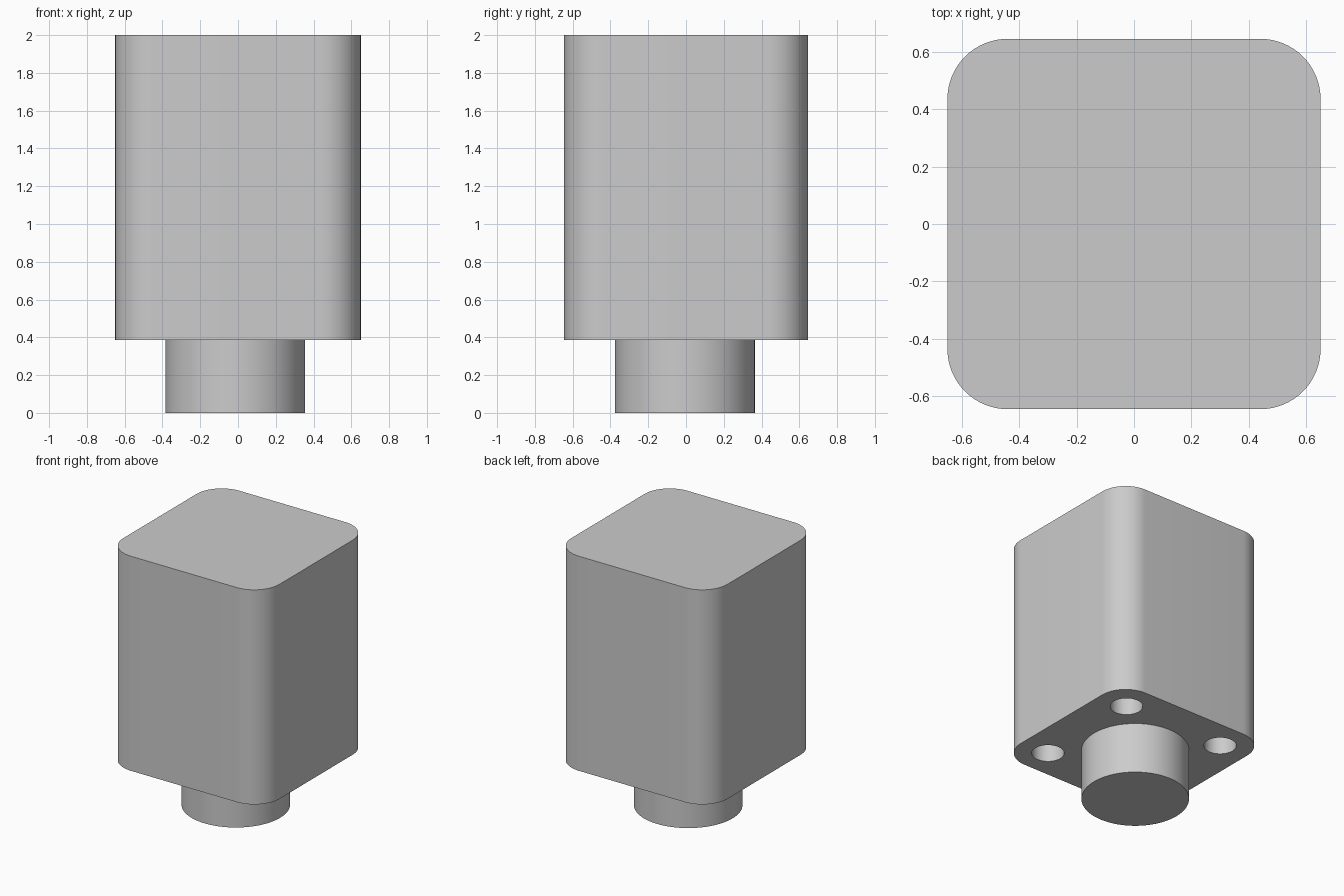
import bpy, bmesh, math

cube = bpy.data.objects.get("Cube")
if cube:
    bpy.data.objects.remove(cube, do_unlink=True)

WIDTH, DEPTH, BASE, TOP = 1.30, 1.29, 0.385, 2.0
CORNER, HOLE_RADIUS, HOLE_DEPTH, HOLE_OFFSET = 0.21, 0.112, 0.4, 0.42

grey = bpy.data.materials.new("plain grey")
grey.use_nodes = True
colour = (0.6, 0.6, 0.6, 1)
grey.diffuse_color = colour
grey.node_tree.nodes["Principled BSDF"].inputs["Base Color"].default_value = colour


def cylinder(name, radius, x, y, low, high, sides=64):
    bpy.ops.mesh.primitive_cylinder_add(vertices=sides, radius=radius, depth=high - low,
                                        location=(x, y, (low + high) / 2))
    obj = bpy.context.object
    obj.name = name
    obj.data.materials.append(grey)
    return obj


def smooth(obj):
    bpy.ops.object.select_all(action='DESELECT')
    obj.select_set(True)
    bpy.context.view_layer.objects.active = obj
    bpy.ops.object.shade_smooth_by_angle(angle=math.radians(30))


# Block body with rounded upright corners
bpy.ops.mesh.primitive_cube_add(size=1, location=(0, 0, (BASE + TOP) / 2))
body = bpy.context.object
body.name = "body"
body.scale = (WIDTH, DEPTH, TOP - BASE)
bpy.ops.object.transform_apply(location=False, rotation=False, scale=True)
body.data.materials.append(grey)

bm = bmesh.new()
bm.from_mesh(body.data)
upright = [e for e in bm.edges if abs(e.verts[0].co.z - e.verts[1].co.z) > 1]
bmesh.ops.bevel(bm, geom=upright, offset=CORNER, segments=16, profile=0.5, affect='EDGES')
bm.to_mesh(body.data)
bm.free()

# Blind holes in the underside, one near each corner
cutters = []
for sx in (-1, 1):
    for sy in (-1, 1):
        cutter = cylinder("hole_cutter", HOLE_RADIUS, sx * HOLE_OFFSET, sy * HOLE_OFFSET,
                          BASE - 0.1, BASE + HOLE_DEPTH, 48)
        cutter.hide_render = True
        cutters.append(cutter)
        bpy.context.view_layer.objects.active = body
        cut = body.modifiers.new("hole", 'BOOLEAN')
        cut.operation, cut.solver, cut.object = 'DIFFERENCE', 'EXACT', cutter
        bpy.ops.object.modifier_apply(modifier=cut.name)
for cutter in cutters:
    bpy.data.objects.remove(cutter, do_unlink=True)
smooth(body)

# Round stem, set slightly off centre
stem = cylinder("stem", 0.37, -0.015, -0.005, 0, BASE + 0.01, 96)
smooth(stem)
